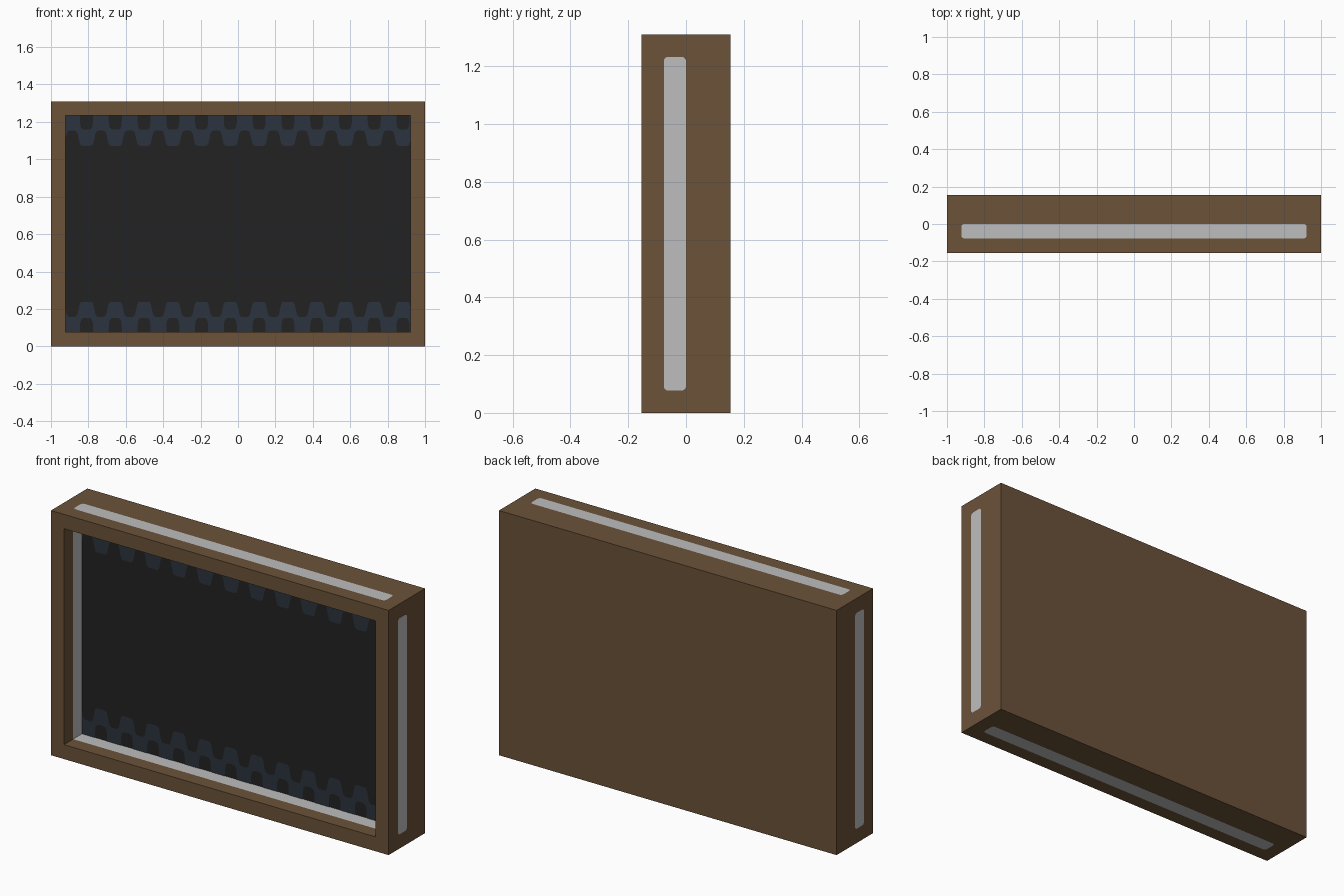
import bpy, bmesh, math
from mathutils import Vector

cube = bpy.data.objects.get("Cube")
if cube:
    bpy.data.objects.remove(cube, do_unlink=True)

W, D, H = 2.0, 0.308, 1.31      # overall size
RAIL = 0.077                    # frame width and strip width


def make_material(name, rgb):
    lin = [(c / 255 / 12.92) if c < 11 else ((c / 255 + 0.055) / 1.055) ** 2.4 for c in rgb]
    m = bpy.data.materials.new(name)
    m.use_nodes = True
    m.diffuse_color = (*lin, 1)
    m.node_tree.nodes["Principled BSDF"].inputs["Base Color"].default_value = (*lin, 1)
    return m


brown = make_material("brown wood", (107, 82, 57))
grey = make_material("light grey", (190, 190, 190))
dark = make_material("dark panel", (34, 34, 34))
blue = make_material("slate blue", (44, 51, 63))


def finish(bm, name, *mats):
    me = bpy.data.meshes.new(name)
    bm.to_mesh(me)
    bm.free()
    for m in mats:
        me.materials.append(m)
    ob = bpy.data.objects.new(name, me)
    bpy.context.collection.objects.link(ob)
    return ob


# Box frame: inset the front, then sink it twice (wood lip, grey lining, dark panel)
bm = bmesh.new()
bmesh.ops.create_cube(bm, size=1)
bmesh.ops.scale(bm, vec=(W, D, H), verts=bm.verts)
bmesh.ops.translate(bm, vec=(0, 0, H / 2), verts=bm.verts)
bm.normal_update()
front = min(bm.faces, key=lambda f: f.calc_center_median().y)
bmesh.ops.inset_region(bm, faces=[front], thickness=RAIL, use_even_offset=True)
for wall_mat in (0, 1):
    front = bmesh.ops.extrude_discrete_faces(bm, faces=[front])["faces"][0]
    bmesh.ops.translate(bm, vec=(0, RAIL, 0), verts=front.verts)
    for e in front.edges:
        for f in e.link_faces:
            if f != front:
                f.material_index = wall_mat
front.material_index = 2
bmesh.ops.recalc_face_normals(bm, faces=bm.faces)
finish(bm, "box_frame", brown, grey, dark)


# Rounded light strips on the four outer sides
def strip(name, centre, along, normal, half_len):
    r, lift = 0.016, 0.001
    along, normal, across = Vector(along), Vector(normal), Vector((0, 1, 0))
    bm = bmesh.new()
    verts = []
    for i, (sx, sy) in enumerate(((1, 1), (-1, 1), (-1, -1), (1, -1))):
        for k in range(5):
            a = math.pi / 2 * (i + k / 4)
            u = sx * (half_len - r) + r * math.cos(a)
            v = sy * (RAIL / 2 - r) + r * math.sin(a)
            verts.append(bm.verts.new(Vector(centre) + along * u + across * v + normal * lift))
    face = bm.faces.new(verts)
    face.normal_update()
    if face.normal.dot(normal) < 0:
        face.normal_flip()
    finish(bm, name, grey)


yc = -RAIL / 2
strip("top_strip", (0, yc, H), (1, 0, 0), (0, 0, 1), W / 2 - RAIL)
strip("bottom_strip", (0, yc, 0), (1, 0, 0), (0, 0, -1), W / 2 - RAIL)
strip("left_strip", (W / 2, yc, H / 2), (0, 0, 1), (1, 0, 0), H / 2 - RAIL)
strip("right_strip", (-W / 2, yc, H / 2), (0, 0, 1), (-1, 0, 0), H / 2 - RAIL)

# Scalloped bands along the top and bottom of the panel
X0, X1 = -(W / 2 - RAIL), W / 2 - RAIL
PERIOD = (X1 - X0) / 12
PHASE = -0.81                   # centre of the first notch and lobe
NOTCH = 0.035                   # notch half width


def notch_depth(d):
    u = abs(d) / NOTCH
    return 0.075 * (1 - u ** 4) ** 0.25 if u < 1 else 0.0


def lobe_depth(d):
    return 0.12 + 0.041 * math.tanh(3.2 * (math.cos(2 * math.pi * d / PERIOD) + 0.16))


def band(name, edge_z, direction):
    # Offsets across one period, denser at the notch sides
    half = [0, 0.012, 0.02, 0.025, 0.029, 0.032, 0.034, 0.0349, 0.0351,
            0.038, 0.042, 0.046, 0.05, 0.056, 0.064]
    offsets = [-d for d in half[:0:-1]] + half
    cols = sorted({round(PHASE + p * PERIOD + d, 5) for p in range(-1, 13) for d in offsets})
    cols = [X0] + [x for x in cols if X0 < x < X1] + [X1]
    bm = bmesh.new()
    prev = None
    for x in cols:
        d = (x - PHASE + PERIOD / 2) % PERIOD - PERIOD / 2
        pair = [bm.verts.new((x, -0.002, edge_z + direction * s))
                for s in (notch_depth(d), lobe_depth(d))]
        if prev:
            f = bm.faces.new((prev[0], prev[1], pair[1], pair[0]))
            f.normal_update()
            if f.normal.y > 0:
                f.normal_flip()
        prev = pair
    finish(bm, name, blue)


band("upper_scallop_band", H - RAIL, -1)
band("lower_scallop_band", RAIL, 1)
